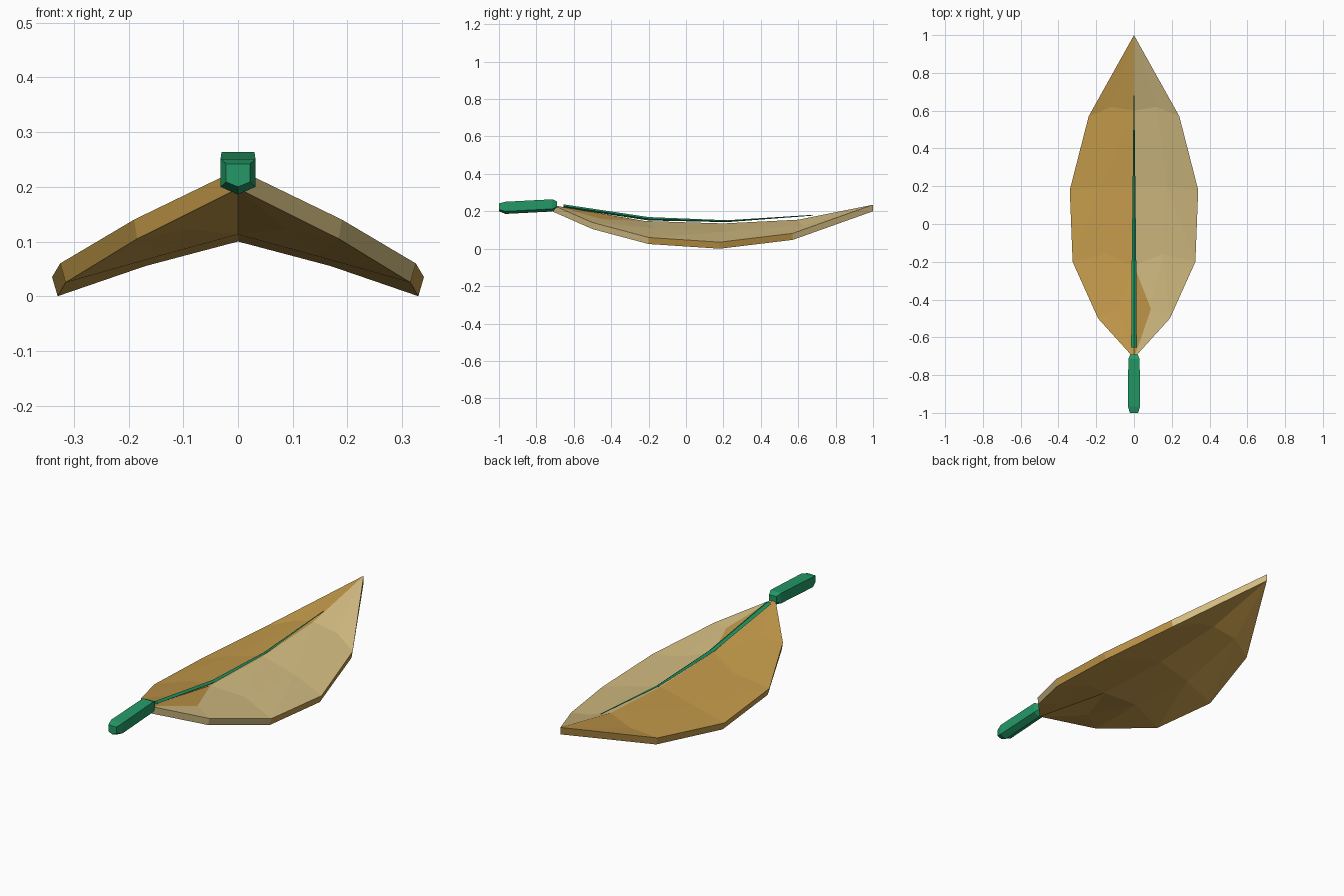
import bpy, bmesh

if "Cube" in bpy.data.objects:
    bpy.data.objects.remove(bpy.data.objects["Cube"])


def material(name, rgb):
    m = bpy.data.materials.new(name)
    m.diffuse_color = (*rgb, 1)
    m.use_nodes = True
    m.node_tree.nodes["Principled BSDF"].inputs["Base Color"].default_value = m.diffuse_color
    return m


ochre = material("ochre", (0.54, 0.318, 0.068))
straw = material("straw", (0.66, 0.51, 0.225))
green = material("green", (0.017, 0.318, 0.133))


def finish(bm, name, mats):
    bmesh.ops.recalc_face_normals(bm, faces=bm.faces)
    me = bpy.data.meshes.new(name)
    bm.to_mesh(me)
    bm.free()
    for m in mats:
        me.materials.append(m)
    ob = bpy.data.objects.new(name, me)
    bpy.context.collection.objects.link(ob)
    return ob


# Leaf blade: rows of (centre, middle, edge) points for the right half
base, tip = (0, -0.71, 0.232), (0, 1.0, 0.235)
rows = [
    (base, base, base),
    (base, (0.09, -0.45, 0.158), (0.19, -0.50, 0.14)),
    ((0, -0.22, 0.148), (0.15, -0.16, 0.108), (0.325, -0.20, 0.06)),
    ((0, 0.20, 0.135), (0.175, 0.20, 0.09), (0.34, 0.18, 0.035)),
    ((0, 0.60, 0.155), (0.12, 0.62, 0.122), (0.24, 0.57, 0.082)),
    (tip, tip, tip),
]
bm = bmesh.new()
cache = {}


def vert(p, side, under):
    co = (p[0] * side * (0.97 if under else 1), p[1], p[2] - 0.035 * under)
    key = tuple(round(c, 4) for c in co)
    if key not in cache:
        cache[key] = bm.verts.new(co)
    return cache[key]


def face(vs, mat):
    vs = list(dict.fromkeys(vs))
    if len(vs) > 2:
        bm.faces.new(vs).material_index = mat


for side in (-1, 1):
    for i in range(5):
        for under in (0, 1):
            for j in (0, 1):
                a, b, c, d = [vert(p, side, under) for p in
                              (rows[i][j], rows[i][j + 1], rows[i + 1][j + 1], rows[i + 1][j])]
                pale = int(side > 0 and not under)
                # one ochre patch beside the stem on the pale half
                face([a, b, d], 0 if (i, j) == (1, 0) else pale)
                face([d, b, c], pale)
        # rim: pale near the base and the tip of the right half
        p, q = rows[i][2], rows[i + 1][2]
        face([vert(p, side, 0), vert(q, side, 0), vert(q, side, 1), vert(p, side, 1)],
             int(side > 0 and i in (0, 1, 4)))
finish(bm, "leaf_blade", [ochre, straw])


# Loft a cross-section along y through (y, z, half width, half height)
def loft(name, section, stations, mat):
    bm = bmesh.new()
    rings = [[bm.verts.new((u * w, y, z + v * h)) for u, v in section]
             for y, z, w, h in stations]
    n = len(section)
    for r, s in zip(rings, rings[1:]):
        for k in range(n):
            bm.faces.new((r[k], r[(k + 1) % n], s[(k + 1) % n], s[k]))
    bm.faces.new(rings[0])
    bm.faces.new(rings[-1])
    return finish(bm, name, [mat])


# Midrib lying along the fold
loft("midrib", [(1, 0), (0, 1), (-1, 0), (0, -1)],
     [(-0.655, 0.228, 0.015, 0.009), (-0.2, 0.160, 0.012, 0.009),
      (0.22, 0.147, 0.007, 0.005), (0.68, 0.179, 0.002, 0.002)], green)

# Stem with bevelled ends
loft("stem", [(-1, 1), (1, 1), (1, -0.65), (0, -1.1), (-1, -0.65)],
     [(-1.0, 0.222, 0.022, 0.020), (-0.965, 0.220, 0.032, 0.031),
      (-0.715, 0.233, 0.030, 0.031), (-0.69, 0.235, 0.020, 0.018)], green)
